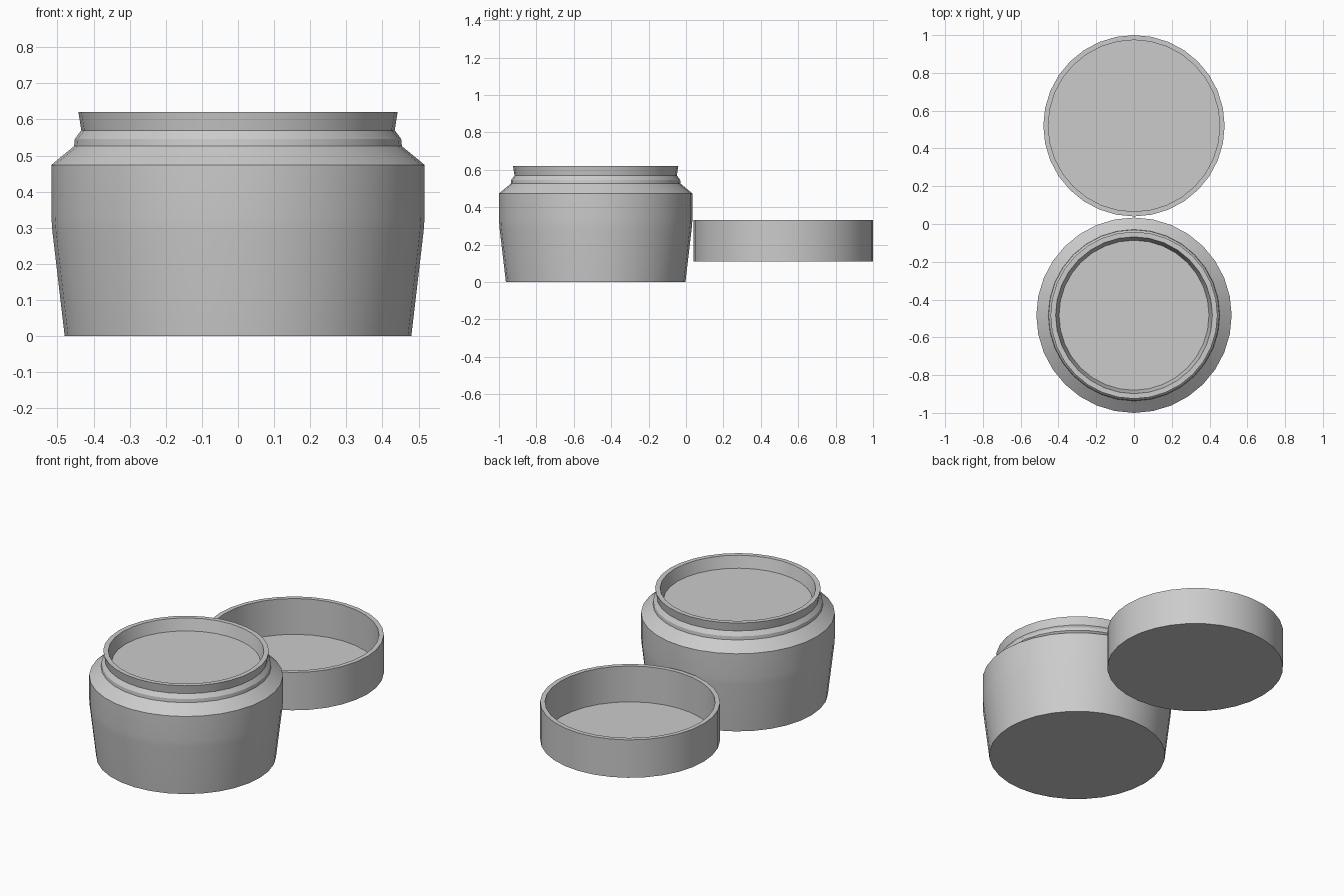
import bpy, bmesh, math

if "Cube" in bpy.data.objects:
    bpy.data.objects.remove(bpy.data.objects["Cube"])

SIDES = 32


def lathe(name, profile, y):
    """Revolve (radius, z) points, closing both ends with flat discs."""
    bm = bmesh.new()
    rings = []
    for r, z in profile:
        rings.append([bm.verts.new((r * math.cos(2 * math.pi * i / SIDES),
                                    r * math.sin(2 * math.pi * i / SIDES), z))
                      for i in range(SIDES)])
    for a, b in zip(rings, rings[1:]):
        for i in range(SIDES):
            j = (i + 1) % SIDES
            bm.faces.new((a[i], a[j], b[j], b[i]))
    bm.faces.new(rings[0][::-1])
    bm.faces.new(rings[-1])
    bmesh.ops.recalc_face_normals(bm, faces=bm.faces)
    mesh = bpy.data.meshes.new(name)
    bm.to_mesh(mesh)
    bm.free()
    obj = bpy.data.objects.new(name, mesh)
    obj.location.y = y
    bpy.context.collection.objects.link(obj)
    bpy.ops.object.select_all(action='DESELECT')
    obj.select_set(True)
    bpy.context.view_layer.objects.active = obj
    bpy.ops.object.shade_smooth_by_angle(angle=math.radians(30))
    return obj


# Jar: tapered body, shoulder, stepped collar, flared neck, filled surface inside
lathe("jar", [(0.48, 0), (0.514, 0.29), (0.517, 0.33), (0.517, 0.474),
              (0.454, 0.526), (0.452, 0.546), (0.434, 0.57),
              (0.442, 0.62), (0.415, 0.62), (0.397, 0.552)], -0.483)

# Lid: upturned shallow cup beside the jar
lathe("lid", [(0.48, 0.11), (0.48, 0.333), (0.454, 0.333), (0.454, 0.122)], 0.52)
